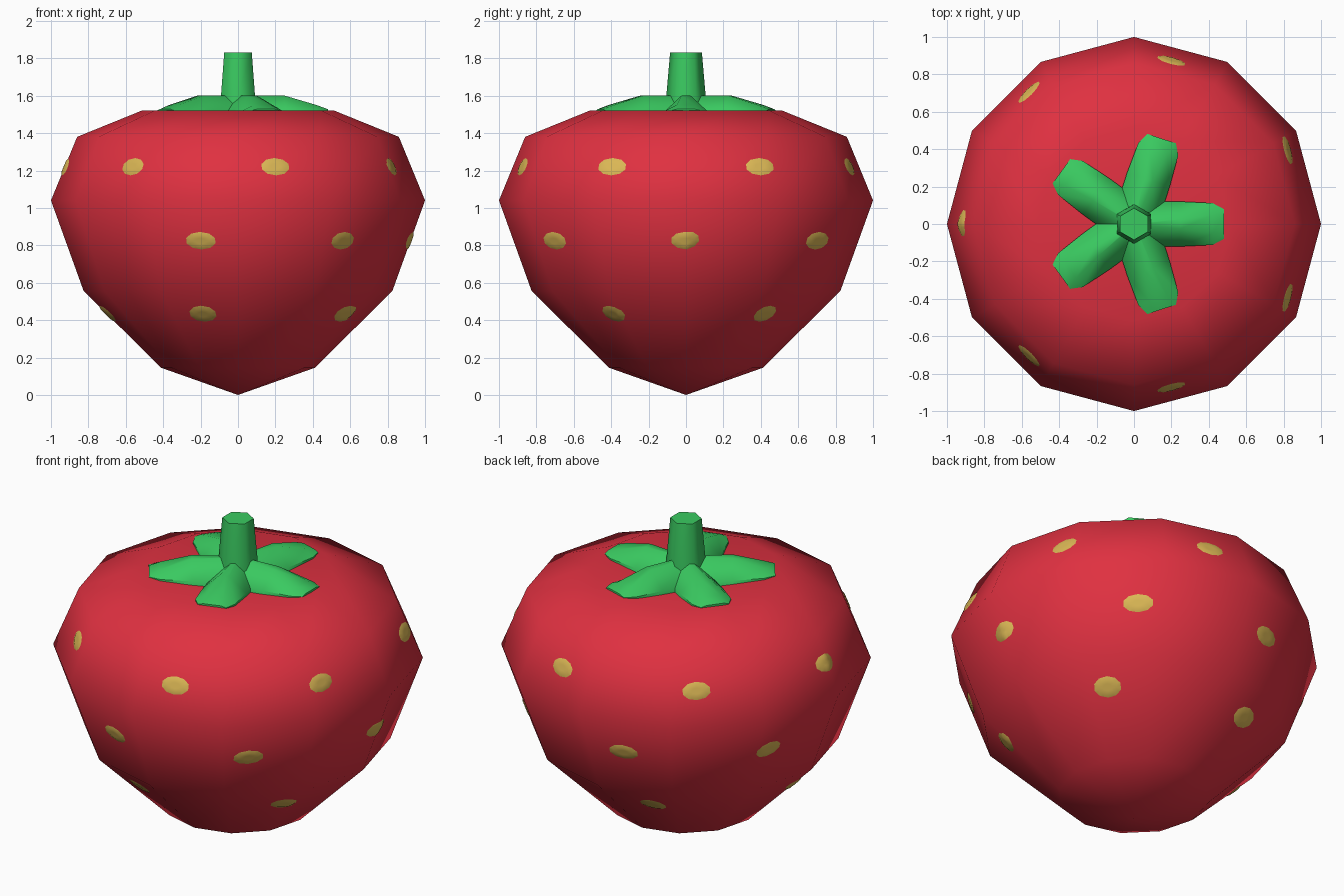
import bpy, bmesh
from math import sin, cos, tau, radians
from mathutils import Vector, Matrix
from mathutils.bvhtree import BVHTree

if "Cube" in bpy.data.objects:
    bpy.data.objects.remove(bpy.data.objects["Cube"])


def material(name, r, g, b):
    mat = bpy.data.materials.new(name)
    mat.use_nodes = True
    mat.diffuse_color = (r, g, b, 1)
    node = next(n for n in mat.node_tree.nodes if n.type == "BSDF_PRINCIPLED")
    node.inputs["Base Color"].default_value = (r, g, b, 1)
    return mat


def finish(bm, name, mat, angle=180):
    mesh = bpy.data.meshes.new(name)
    bm.to_mesh(mesh)
    bm.free()
    obj = bpy.data.objects.new(name, mesh)
    bpy.context.collection.objects.link(obj)
    mesh.materials.append(mat)
    bpy.ops.object.select_all(action="DESELECT")
    obj.select_set(True)
    bpy.context.view_layer.objects.active = obj
    if angle == 180:
        bpy.ops.object.shade_smooth()
    else:
        bpy.ops.object.shade_smooth_by_angle(angle=radians(angle))
    return obj


def loft(bm, sections):
    """Join closed sections of equal size and cap both ends."""
    rings = [[bm.verts.new(p) for p in s] for s in sections]
    n = len(rings[0])
    for a, b in zip(rings, rings[1:]):
        for i in range(n):
            j = (i + 1) % n
            bm.faces.new((a[i], a[j], b[j], b[i]))
    bm.faces.new(rings[0])
    bm.faces.new(rings[-1])
    bmesh.ops.recalc_face_normals(bm, faces=bm.faces)
    return rings


def ring(r, z, n, turn=0.0):
    return [Vector((r * cos(tau * i / n + turn), r * sin(tau * i / n + turn), z))
            for i in range(n)]


red = material("berry red", 0.74, 0.030, 0.052)
green = material("leaf green", 0.042, 0.59, 0.118)
yellow = material("seed yellow", 0.70, 0.47, 0.09)

# Berry: twelve-sided turned body with a slightly sunken crown
profile = [(0.41, 0.145), (0.825, 0.555), (1.0, 1.04), (0.86, 1.38), (0.515, 1.52)]
bm = bmesh.new()
rings = loft(bm, [ring(r, z, 12) for r, z in profile])
caps = [f for f in bm.faces if len(f.verts) == 12]
for face in caps:
    tip = 0.0 if face.calc_center_median().z < 1 else 1.45
    result = bmesh.ops.poke(bm, faces=[face])
    result["verts"][0].co.z = tip
bmesh.ops.recalc_face_normals(bm, faces=bm.faces)
surface = BVHTree.FromBMesh(bm)
finish(bm, "berry", red)

# Seeds: thin oval plates draped over the berry, in three rows
rows = [(1.22, 7, 180 / 7, 0.079, 0.05),
        (0.825, 7, 0, 0.084, 0.05),
        (0.435, 5, 38, 0.075, 0.06)]
bm = bmesh.new()
for z, count, start, half_w, half_h in rows:
    for i in range(count):
        if z == 0.825 and i == 4:
            continue  # this seed lies beneath the skin
        a = radians(start) + tau * i / count
        out = Vector((cos(a), sin(a), 0))
        spot, normal, _, _ = surface.ray_cast(out * 2 + Vector((0, 0, z)), -out)
        side = Vector((0, 0, 1)).cross(normal).normalized()
        up = normal.cross(side)
        frame = Matrix((side, up, normal)).transposed().to_4x4()
        frame.translation = spot
        part = bmesh.new()
        bmesh.ops.create_circle(part, cap_ends=True, cap_tris=True, segments=10, radius=1)
        bmesh.ops.subdivide_edges(part, edges=part.edges[:], cuts=2, use_grid_fill=True)
        part.transform(frame @ Matrix.Diagonal((half_w, half_h, 1, 1)))
        part.normal_update()
        for v in part.verts:
            p, n, _, _ = surface.find_nearest(v.co)
            v.co = p + n * (0.001 if v.is_boundary else 0.007)
        if sum((f.normal.dot(normal) for f in part.faces)) < 0:
            bmesh.ops.reverse_faces(part, faces=part.faces[:])
        temp = bpy.data.meshes.new("seed_part")
        part.to_mesh(temp)
        part.free()
        bm.from_mesh(temp)
        bpy.data.meshes.remove(temp)
finish(bm, "seeds", yellow)

# Leaves: five ridged tongues (distance, half width, half ridge, ridge z, edge z)
stations = [(0.0, 0.12, 0.005, 1.6, 1.49), (0.25, 0.12, 0.025, 1.6, 1.51),
            (0.42, 0.112, 0.05, 1.55, 1.52), (0.48, 0.08, 0.05, 1.528, 1.52)]
for k in range(5):
    spin = Matrix.Rotation(tau * k / 5, 3, "Z")
    bm = bmesh.new()
    loft(bm, [[spin @ Vector((d, y, z)) for y, z in
               ((-w, 1.45), (-w, edge), (-q, top), (q, top), (w, edge), (w, 1.45))]
              for d, w, q, top, edge in stations])
    finish(bm, f"leaf_{k + 1}", green, 50)

# Stem: tapered hexagonal stalk
bm = bmesh.new()
loft(bm, [ring(r, z, 6, tau / 4) for r, z in ((0.108, 1.48), (0.105, 1.6), (0.085, 1.83))])
finish(bm, "stem", green, 65)
